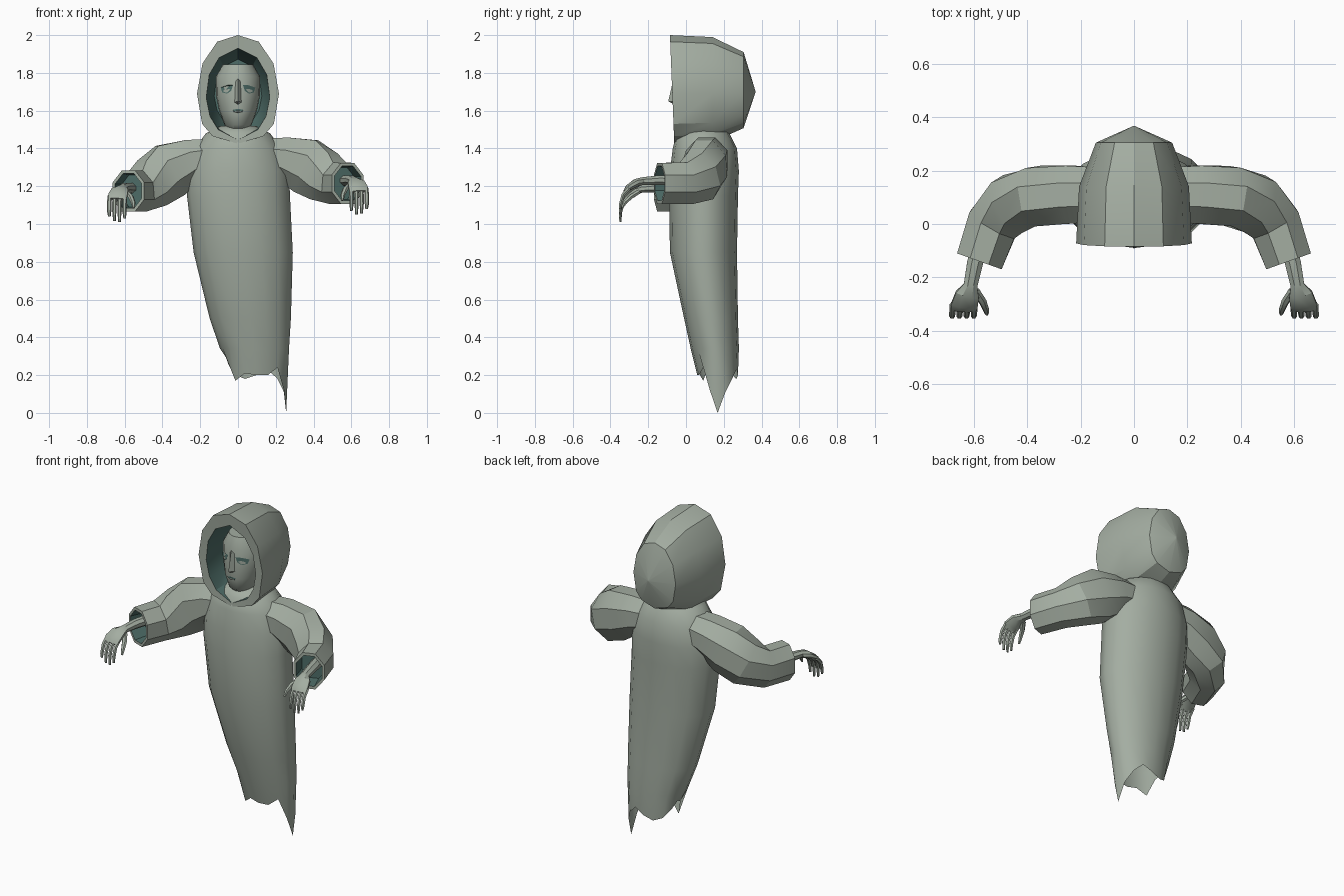
import bpy, bmesh, math
from mathutils import Vector

if "Cube" in bpy.data.objects:
    bpy.data.objects.remove(bpy.data.objects["Cube"])


def material(name, rgb):
    m = bpy.data.materials.new(name)
    m.diffuse_color = (*rgb, 1)
    m.use_nodes = True
    m.node_tree.nodes["Principled BSDF"].inputs["Base Color"].default_value = m.diffuse_color
    return m


CLOTH = material("pale_grey_green", (0.37, 0.42, 0.36))
DARK = material("dark_teal", (0.075, 0.15, 0.135))


def finish(name, bm, angle=35):
    bmesh.ops.recalc_face_normals(bm, faces=bm.faces)
    me = bpy.data.meshes.new(name)
    bm.to_mesh(me)
    bm.free()
    me.materials.append(CLOTH)
    me.materials.append(DARK)
    ob = bpy.data.objects.new(name, me)
    bpy.context.collection.objects.link(ob)
    bpy.ops.object.select_all(action='DESELECT')
    ob.select_set(True)
    bpy.context.view_layer.objects.active = ob
    bpy.ops.object.shade_smooth_by_angle(angle=math.radians(angle))
    return ob


def loft(name, rings, start=True, end=True, dark_from=999, angle=35):
    """Skin a list of rings; bands from dark_from onward get the dark colour."""
    bm = bmesh.new()
    vs = [[bm.verts.new(p) for p in r] for r in rings]
    n = len(rings[0])
    for i in range(len(vs) - 1):
        for j in range(n):
            k = (j + 1) % n
            f = bm.faces.new((vs[i][j], vs[i][k], vs[i + 1][k], vs[i + 1][j]))
            f.material_index = int(i >= dark_from)
    if start:
        bm.faces.new(vs[0])
    if end:
        bm.faces.new(vs[-1]).material_index = int(dark_from < 999)
    return finish(name, bm, angle)


def path_rings(path, up, n):
    """Elliptical rings square to a path of (x, y, z, radius_u, radius_v)."""
    pts = [Vector(p[:3]) for p in path]
    rings = []
    for i, p in enumerate(path):
        t = (pts[min(i + 1, len(pts) - 1)] - pts[max(i - 1, 0)]).normalized()
        u = t.cross(Vector(up)).normalized()
        v = u.cross(t)
        rings.append([pts[i] + u * p[3] * math.cos(a) + v * p[4] * math.sin(a)
                      for a in (2 * math.pi * (k + 0.5) / n for k in range(n))])
    return rings


def scaled(ring, s, shift=Vector()):
    c = sum(ring, Vector()) / len(ring)
    return [c + (p - c) * s + shift for p in ring]


# Robe: leaning tapered tube with a ragged hem
N = 16
rows = [(1.52, -.09, .09, .0, .2), (1.48, -.17, .17, -.05, .23),
        (1.40, -.23, .23, -.07, .27), (1.28, -.27, .27, -.085, .28),
        (1.15, -.27, .275, -.09, .275), (.85, -.235, .29, -.085, .27),
        (.5, -.15, .28, -.01, .275), (.34, -.095, .27, .025, .28),
        (.2, -.06, .255, .06, .275)]
hem = [0, .11, .18, .23, .2, .18, .2, .25, .29, .27, .17, .21, .2, .2, .24, .12]
robe = []
for r, (z, x0, x1, y0, y1) in enumerate(rows):
    ring = []
    for k in range(N):
        a = 2 * math.pi * k / N
        ring.append(Vector(((x0 + x1) / 2 + (x1 - x0) / 2 * math.cos(a),
                            (y0 + y1) / 2 + (y1 - y0) / 2 * math.sin(a),
                            hem[k] if r == len(rows) - 1 else z)))
    robe.append(ring)
loft("robe", robe, end=False, angle=45)


# Hood: outer shell, front rim and dark lining
def mirrored(half):
    return half + [(-x, z) for x, z in half[-2:0:-1]]


outer = mirrored([(0, 2.0), (.11, 1.965), (.188, 1.85), (.217, 1.69),
                  (.19, 1.53), (.135, 1.465), (0, 1.425)])
inner = mirrored([(0, 1.93), (.1, 1.88), (.152, 1.79), (.168, 1.67),
                  (.148, 1.57), (.105, 1.5), (0, 1.445)])


def hood_ring(prof, y, sx, sz, lean=0.0):
    return [Vector((x * sx, y - lean * (z - 1.7), 1.7 + (z - 1.7) * sz)) for x, z in prof]


loft("hood", [[Vector((x * .02, .367, 1.7 + (z - 1.7) * .02)) for x, z in outer],
              hood_ring(outer, .305, .66, .7), hood_ring(outer, .14, .95, .965),
              hood_ring(outer, -.073, 1, 1, .04), hood_ring(inner, -.07, 1, 1, .04),
              hood_ring(inner, .1, .97, .97), hood_ring(inner, .2, .75, .75)],
     dark_from=4, angle=30)

# Face: rounded mask, rows of (height, half width, front depth)
face_rows = [(1.49, .045, .06), (1.525, .072, .105), (1.6, .1, .122), (1.68, .116, .12),
             (1.78, .117, .118), (1.845, .08, .095)]
FY = .06


def face_y(x, z):
    for (z0, w0, d0), (z1, w1, d1) in zip(face_rows, face_rows[1:]):
        if z0 <= z <= z1:
            t = (z - z0) / (z1 - z0)
            w, d = w0 + (w1 - w0) * t, d0 + (d1 - d0) * t
            return FY - d * math.sqrt(max(0, 1 - (x / w) ** 2))
    return FY


loft("face", [[Vector((w * math.cos(a), FY + d * math.sin(a), z))
               for a in (2 * math.pi * k / 20 for k in range(20))]
              for z, w, d in face_rows], angle=40)


def plate(name, outline, lift, dark):
    bm = bmesh.new()
    f = bm.faces.new([bm.verts.new((x, face_y(x, z) - lift, z)) for x, z in outline])
    f.material_index = int(dark)
    bmesh.ops.triangulate(bm, faces=[f])
    finish(name, bm)


for s, side in ((1, "left"), (-1, "right")):
    def flip(pts):
        return [(s * x, z) for x, z in pts]
    # Sloping eye sockets with paler lids
    plate(side + "_eye", flip([(.026, 1.735), (.055, 1.735), (.092, 1.722), (.084, 1.697),
                               (.058, 1.69), (.036, 1.705)]), .005, True)
    plate(side + "_eyelid", flip([(.04, 1.712), (.058, 1.716), (.078, 1.708),
                                  (.076, 1.699), (.058, 1.695)]), .007, False)

# Nose wedge
bm = bmesh.new()
top, tip = bm.verts.new((0, -.066, 1.77)), bm.verts.new((0, -.094, 1.65))
base = bm.verts.new((0, -.06, 1.632))
for s in (-1, 1):
    side = bm.verts.new((.02 * s, -.055, 1.645))
    brow = bm.verts.new((.016 * s, -.055, 1.75))
    bm.faces.new((top, tip, side, brow))
    bm.faces.new((tip, base, side))
finish("nose", bm)

# Mouth: dark line with a lower lip
plate("mouth", [(-.03, 1.604), (0, 1.61), (.03, 1.604), (.02, 1.598), (-.02, 1.598)], .005, True)
loft("lower_lip", path_rings([(-.026, -.055, 1.598, .003, .003), (0, -.063, 1.595, .008, .007),
                              (.026, -.055, 1.598, .003, .003)], (0, 0, 1), 6))

# Sleeves, forearms, hands
for s, side, dz in ((1, "left", .02), (-1, "right", -.02)):
    def place(path, lift=None):
        return [(s * x, y, z + dz * min(1, max(0, (x - .15) / .35)), a, b)
                for x, y, z, a, b in path]

    sleeve = path_rings(place([
        (.12, .11, 1.36, .11, .10), (.24, .11, 1.34, .118, .125),
        (.36, .105, 1.295, .12, .16), (.455, .075, 1.235, .12, .145),
        (.53, .0, 1.195, .105, .12), (.58, -.14, 1.195, .096, .118)]), (0, 0, 1), 8)
    cuff = sleeve[-1]
    back = Vector((-.03 * s, .09, 0))
    sleeve += [scaled(cuff, .84), scaled(cuff, .78, back)]
    loft(side + "_sleeve", sleeve, dark_from=6, angle=28)

    # Forearm and palm in one piece
    loft(side + "_forearm_and_palm", path_rings(place([
        (.57, -.04, 1.21, .03, .034), (.597, -.15, 1.212, .027, .032),
        (.613, -.23, 1.207, .022, .028), (.625, -.265, 1.198, .022, .048),
        (.636, -.305, 1.172, .018, .054), (.638, -.322, 1.15, .012, .05)]),
        (1, 0, 0), 8), angle=30)

    # Curled fingers
    for k in range(4):
        x = .598 + .027 * k
        drop = (0, .02, .015, -.01)[k]
        loft(f"{side}_finger_{k + 1}", path_rings(place([
            (x, -.3, 1.17, .011, .012), (x + .002, -.332, 1.135, .011, .012),
            (x + .003, -.346, 1.085, .01, .011),
            (x + .002, -.348, 1.05 - drop, .006, .007)]), (1, 0, 0), 6))
    loft(side + "_thumb", path_rings(place([
        (.595, -.25, 1.19, .013, .016), (.568, -.29, 1.165, .013, .015),
        (.555, -.322, 1.135, .011, .012), (.552, -.338, 1.105, .006, .007)]),
        (1, 0, 0), 6))
